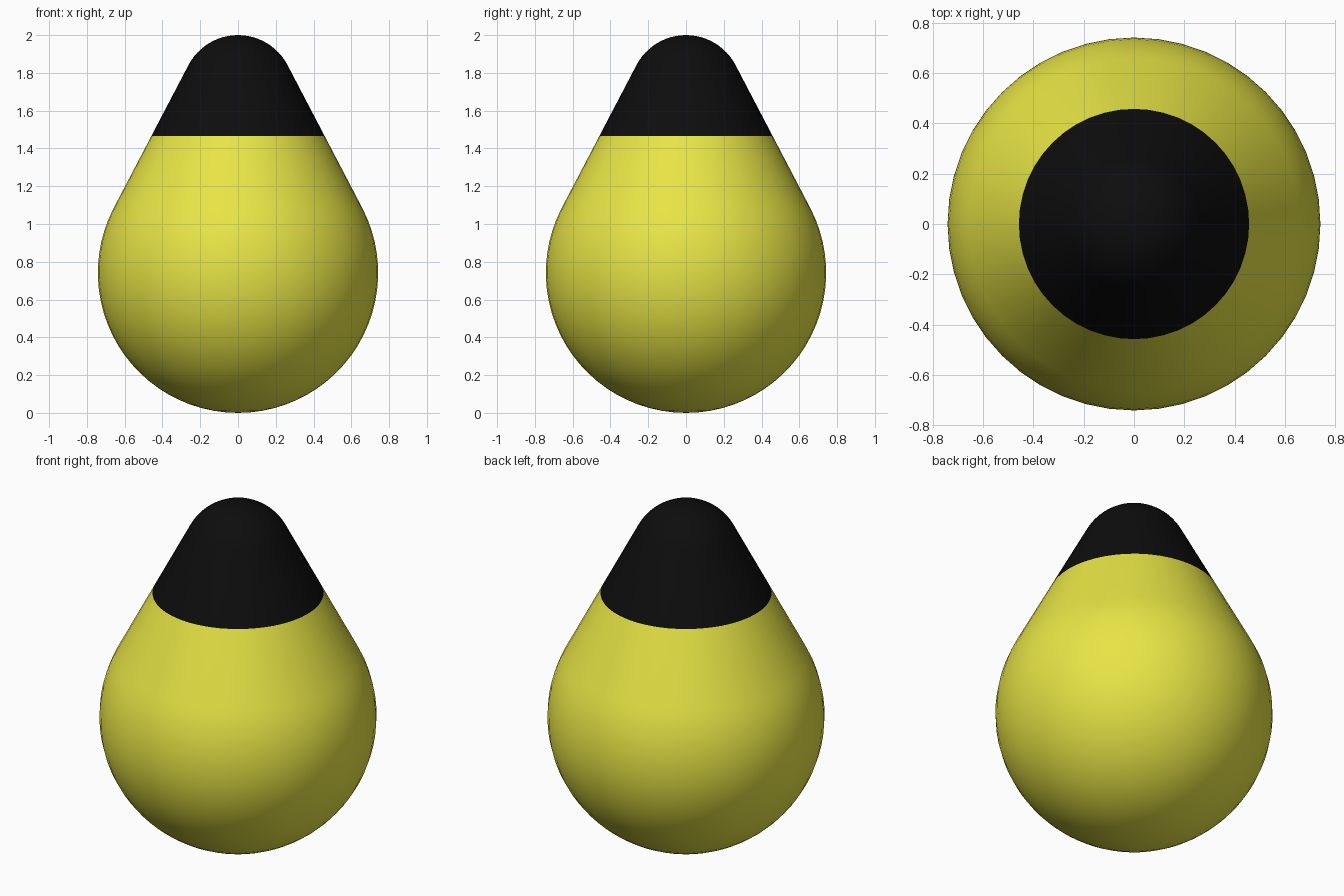
import bpy, bmesh
from math import sin, cos, pi, asin

if "Cube" in bpy.data.objects:
    bpy.data.objects.remove(bpy.data.objects["Cube"])

SIDES = 48
R, TIP_R = 0.742, 0.296          # big lower ball, small upper ball
ZB, ZT = R, 2.0 - TIP_R          # ball centres
A = asin((R - TIP_R) / (ZT - ZB))  # latitude where the cone touches both balls
SEAM = 1.467


def arc(r, z, a0, a1, n):
    return [(r * cos(a0 + (a1 - a0) * i / n), z + r * sin(a0 + (a1 - a0) * i / n))
            for i in range(n + 1)]


def lathe(name, profile, color):
    """Revolve an (r, z) profile about z; points on the axis become poles."""
    bm = bmesh.new()
    rings = []
    for r, z in profile:
        if r < 1e-5:
            rings.append([bm.verts.new((0, 0, z))] * SIDES)
        else:
            rings.append([bm.verts.new((r * cos(2 * pi * k / SIDES),
                                        r * sin(2 * pi * k / SIDES), z))
                          for k in range(SIDES)])
    for lo, hi in zip(rings, rings[1:]):
        for k in range(SIDES):
            j = (k + 1) % SIDES
            quad = list(dict.fromkeys((lo[k], lo[j], hi[j], hi[k])))
            bm.faces.new(quad).smooth = True
    mesh = bpy.data.meshes.new(name)
    bm.to_mesh(mesh)
    bm.free()
    mat = bpy.data.materials.new(name + "_color")
    mat.diffuse_color = color
    mat.use_nodes = True
    mat.node_tree.nodes["Principled BSDF"].inputs["Base Color"].default_value = mat.diffuse_color
    mesh.materials.append(mat)
    ob = bpy.data.objects.new(name, mesh)
    bpy.context.collection.objects.link(ob)
    return ob


# Ball and cone profiles, split where the colour changes
lower = arc(R, ZB, -pi / 2, A, 24)
upper = arc(TIP_R, ZT, A, pi / 2, 12)
(r0, z0), (r1, z1) = lower[-1], upper[0]
seam = (r0 + (r1 - r0) * (SEAM - z0) / (z1 - z0), SEAM)

# Yellow pear-shaped body
lathe("body", lower + [seam], (0.8, 0.78, 0.06, 1))
# Black rounded tip
lathe("tip", [seam] + upper, (0.004, 0.004, 0.004, 1))
